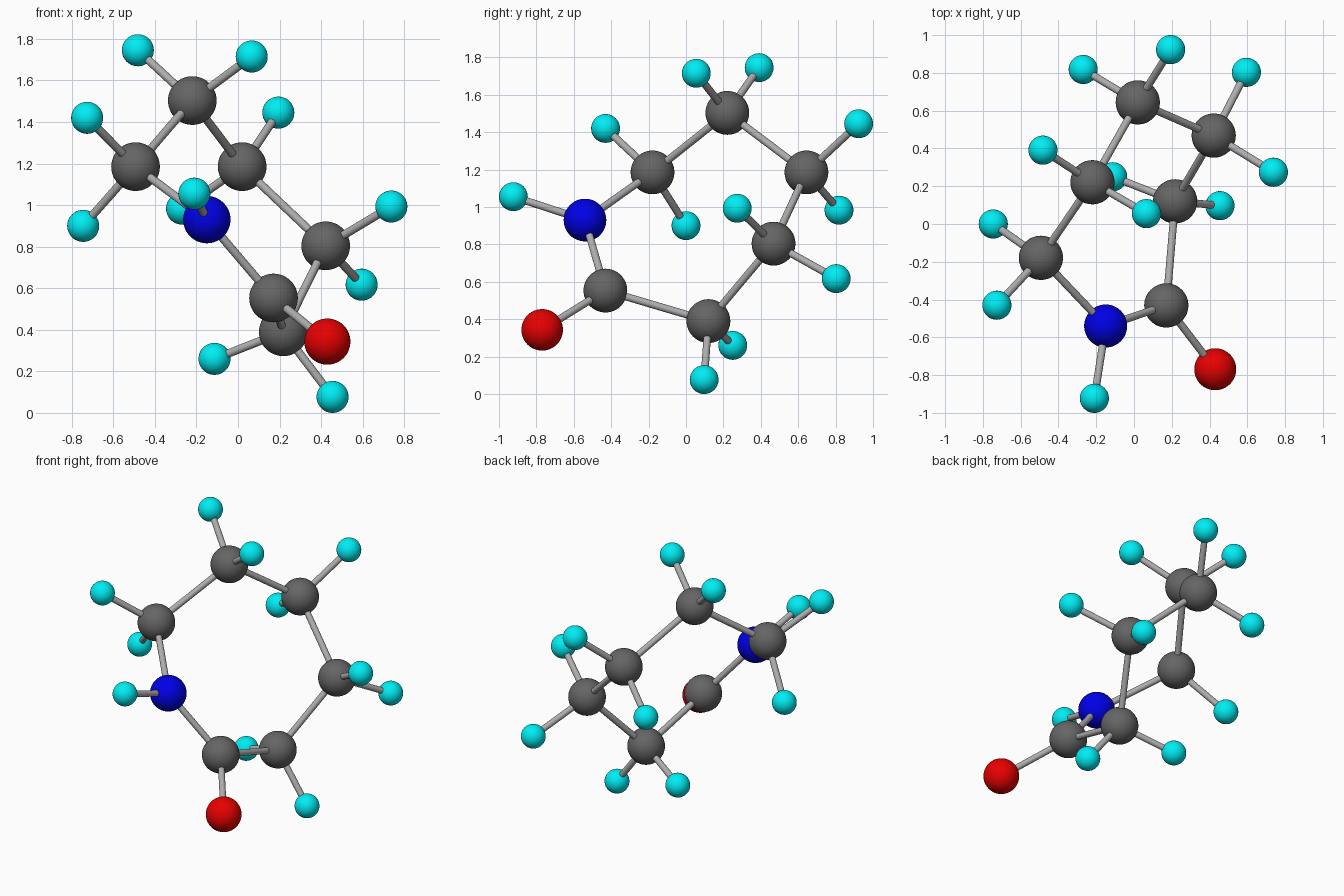
import bpy
from mathutils import Vector

if "Cube" in bpy.data.objects:
    bpy.data.objects.remove(bpy.data.objects["Cube"])


def material(name, rgb):
    m = bpy.data.materials.new(name)
    m.diffuse_color = (*rgb, 1)
    m.use_nodes = True
    m.node_tree.nodes["Principled BSDF"].inputs["Base Color"].default_value = m.diffuse_color
    return m


# Radius and material of each kind of ball
KINDS = {
    "carbon": (0.117, material("dark_grey", (0.13, 0.13, 0.13))),
    "nitrogen": (0.114, material("blue", (0.0, 0.0, 0.8))),
    "oxygen": (0.111, material("red", (0.8, 0.0, 0.0))),
    "hydrogen": (0.077, material("cyan", (0.0, 0.85, 0.9))),
}
BOND_RADIUS = 0.02
BOND_MAT = material("light_grey", (0.42, 0.42, 0.42))

# Seven-membered ring, in order
RING = [
    ("nitrogen", (-0.15, -0.54, 0.93)),
    ("carbon", (-0.493, -0.179, 1.185)),
    ("carbon", (-0.22, 0.221, 1.503)),
    ("carbon", (0.02, 0.644, 1.185)),
    ("carbon", (0.422, 0.468, 0.804)),
    ("carbon", (0.218, 0.12, 0.39)),
    ("carbon", (0.171, -0.431, 0.553)),
]

# Outer balls: ring index they hang on, kind, position
OUTER = [
    (0, "hydrogen", (-0.21, -0.923, 1.055)),
    (1, "hydrogen", (-0.726, -0.43, 1.42)),
    (1, "hydrogen", (-0.745, 0.0, 0.90)),
    (2, "hydrogen", (-0.482, 0.391, 1.745)),
    (2, "hydrogen", (0.066, 0.055, 1.715)),
    (3, "hydrogen", (0.194, 0.923, 1.445)),
    (3, "hydrogen", (-0.269, 0.818, 0.983)),
    (4, "hydrogen", (0.738, 0.274, 0.993)),
    (4, "hydrogen", (0.595, 0.803, 0.617)),
    (5, "hydrogen", (0.455, 0.097, 0.077)),
    (5, "hydrogen", (-0.113, 0.25, 0.26)),
    (6, "oxygen", (0.43, -0.769, 0.343)),
]


def finish(name, mat):
    ob = bpy.context.object
    ob.name = name
    ob.data.materials.append(mat)
    bpy.ops.object.shade_smooth_by_angle()


def ball(kind, pos):
    radius, mat = KINDS[kind]
    bpy.ops.mesh.primitive_uv_sphere_add(segments=48, ring_count=24, radius=radius, location=pos)
    finish(kind + "_ball", mat)


def bond(a, b):
    a, b = Vector(a), Vector(b)
    d = b - a
    bpy.ops.mesh.primitive_cylinder_add(
        vertices=24, radius=BOND_RADIUS, depth=d.length, location=(a + b) / 2,
        rotation=d.to_track_quat("Z", "Y").to_euler())
    finish("bond_rod", BOND_MAT)


# Ring balls and the rods joining them
for i, (kind, pos) in enumerate(RING):
    ball(kind, pos)
    bond(pos, RING[(i + 1) % len(RING)][1])

# Outer balls and their rods
for i, kind, pos in OUTER:
    ball(kind, pos)
    bond(RING[i][1], pos)
